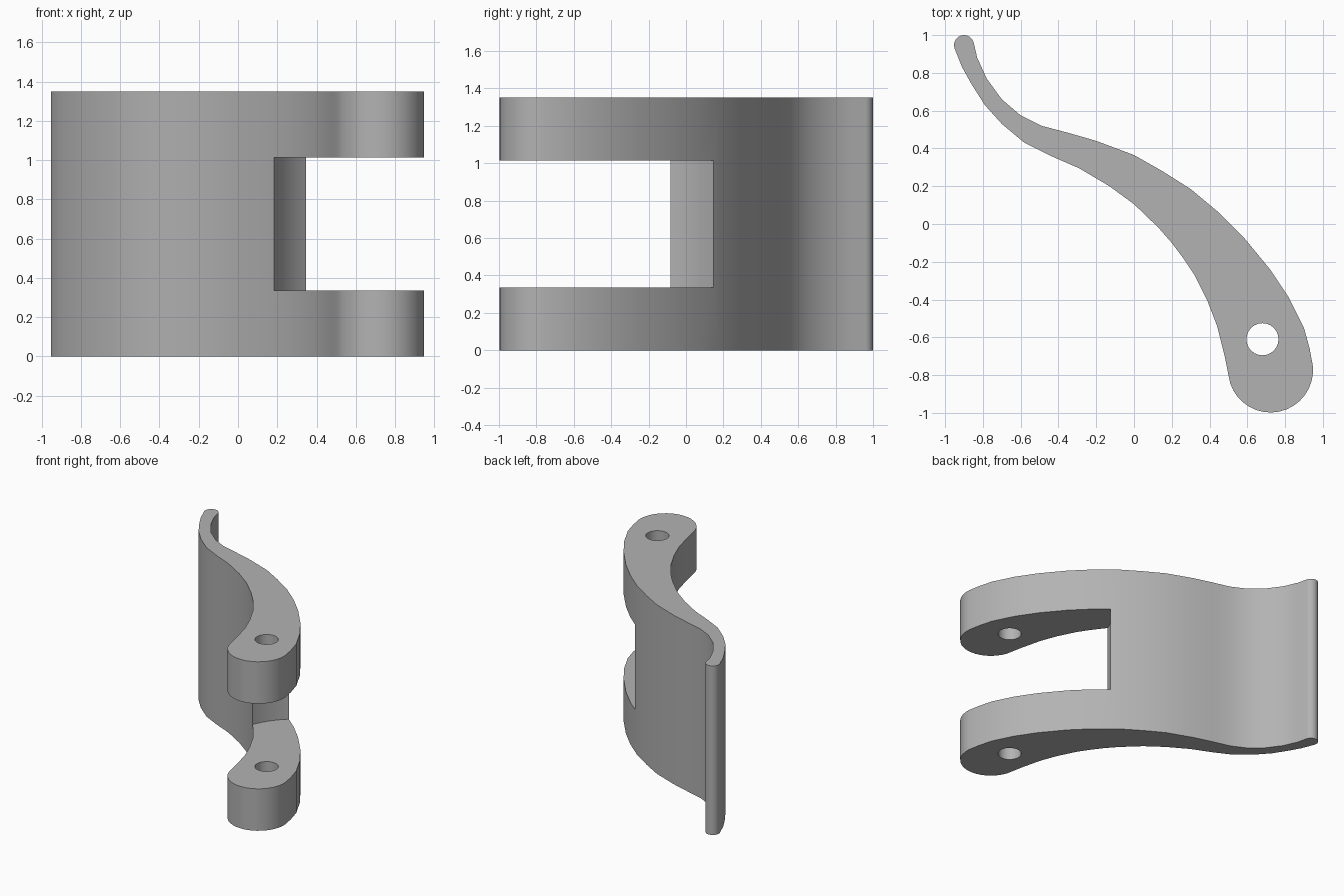
import bpy
import bmesh
from math import sin, cos, radians

cube = bpy.data.objects.get("Cube")
if cube:
    bpy.data.objects.remove(cube, do_unlink=True)

HEIGHT = 1.35
SLOT_BOTTOM, SLOT_TOP = 0.335, 1.015

grey = bpy.data.materials.new("plain grey")
grey.use_nodes = True
colour = (0.45, 0.45, 0.45, 1)
grey.diffuse_color = colour
grey.node_tree.nodes["Principled BSDF"].inputs["Base Color"].default_value = colour


def arc(cx, cy, r, start, end, steps):
    """Points along an arc, angles in degrees."""
    angles = [radians(start + (end - start) * i / steps) for i in range(steps + 1)]
    return [(cx + r * cos(a), cy + r * sin(a)) for a in angles]


def extrude_profile(name, points, bottom, top):
    """Solid prism with the given plan outline."""
    bm = bmesh.new()
    face = bm.faces.new([bm.verts.new((x, y, bottom)) for x, y in points])
    result = bmesh.ops.extrude_face_region(bm, geom=[face])
    raised = [v for v in result["geom"] if isinstance(v, bmesh.types.BMVert)]
    bmesh.ops.translate(bm, verts=raised, vec=(0, 0, top - bottom))
    bmesh.ops.recalc_face_normals(bm, faces=bm.faces)
    mesh = bpy.data.meshes.new(name)
    bm.to_mesh(mesh)
    bm.free()
    mesh.materials.append(grey)
    obj = bpy.data.objects.new(name, mesh)
    bpy.context.collection.objects.link(obj)
    return obj


# Curved lever outline: back edge, rounded foot, front edge, rounded tip
back_edge = [(-0.83, 0.88), (-0.78, 0.77), (-0.70, 0.66), (-0.60, 0.575),
             (-0.49, 0.52), (-0.35, 0.483), (-0.2, 0.44), (0, 0.365),
             (0.15, 0.28), (0.3, 0.185), (0.45, 0.06), (0.58, -0.07),
             (0.72, -0.24), (0.82, -0.39), (0.9, -0.55), (0.93, -0.66)]
foot = arc(0.723, -0.773, 0.225, 5, -162, 16)
front_edge = [(0.48, -0.7), (0.44, -0.54), (0.39, -0.41), (0.32, -0.27),
              (0.26, -0.18), (0.2, -0.1), (0.13, -0.02), (0, 0.105),
              (-0.13, 0.2), (-0.29, 0.295), (-0.44, 0.36), (-0.58, 0.43),
              (-0.70, 0.53), (-0.79, 0.63), (-0.86, 0.74), (-0.91, 0.83)]
tip = arc(-0.9, 0.947, 0.053, 195, 15, 12)
lever = extrude_profile("forked_lever", back_edge + foot + front_edge + tip, 0, HEIGHT)

# Slot with a concave end, splitting the foot into two arms
slot = extrude_profile("slot_cutter",
                       arc(0.714, -0.288, 0.569, 172, 118, 16)
                       + [(1.3, 0.4), (1.3, -1.3), (0.1, -1.3)],
                       SLOT_BOTTOM, SLOT_TOP)

# Pin hole through both arms
hole = extrude_profile("pin_hole_cutter", arc(0.68, -0.61, 0.085, 0, 345, 23),
                       -0.1, HEIGHT + 0.1)

bpy.ops.object.select_all(action="DESELECT")
bpy.context.view_layer.objects.active = lever
lever.select_set(True)
for cutter in (slot, hole):
    mod = lever.modifiers.new(cutter.name, "BOOLEAN")
    mod.operation = "DIFFERENCE"
    mod.solver = "EXACT"
    mod.object = cutter
    bpy.ops.object.modifier_apply(modifier=mod.name)
    bpy.data.objects.remove(cutter, do_unlink=True)

bpy.ops.object.shade_smooth_by_angle(angle=radians(30))
